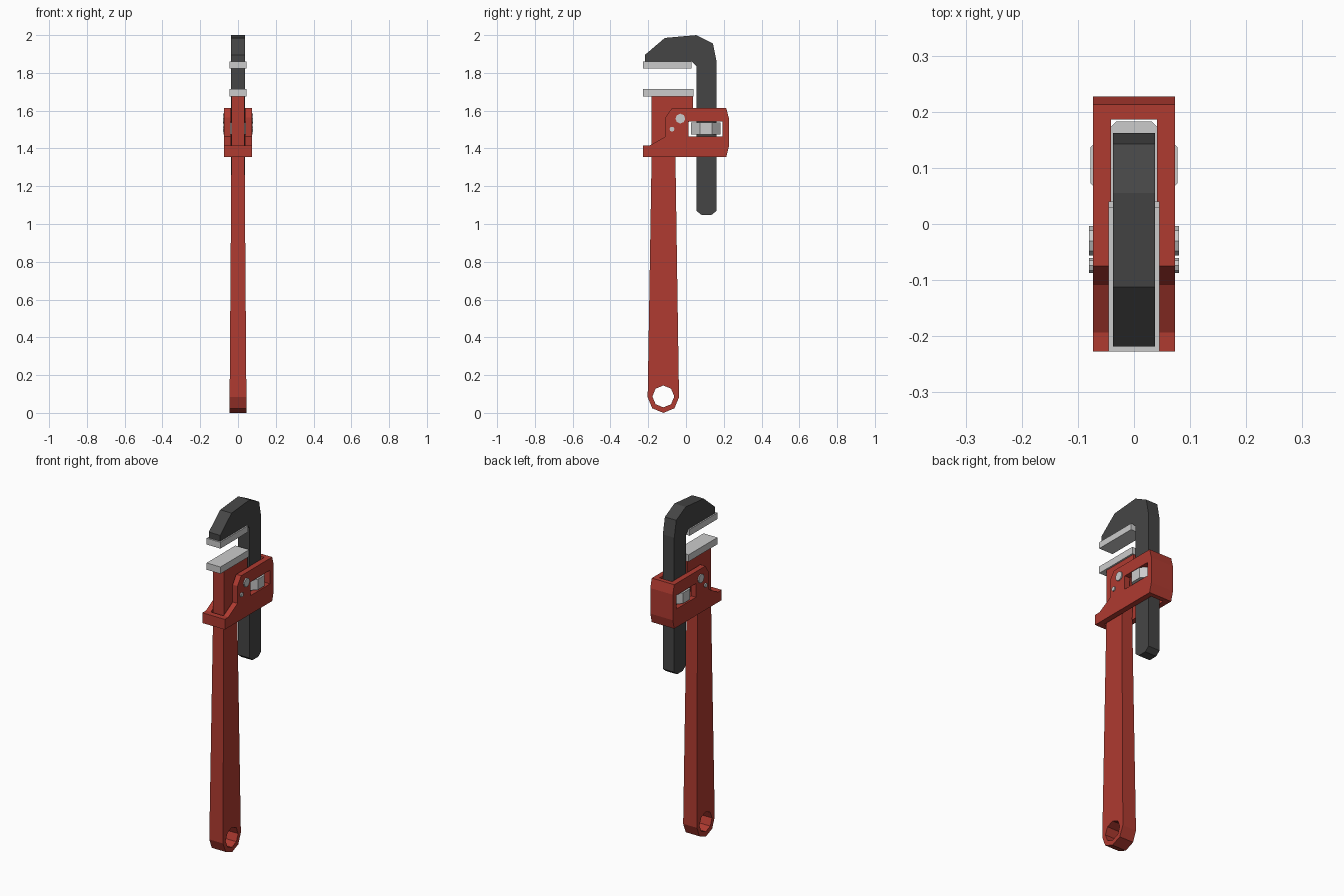
import bpy, bmesh, math

if "Cube" in bpy.data.objects:
    bpy.data.objects.remove(bpy.data.objects["Cube"])


def material(name, color):
    m = bpy.data.materials.new(name)
    m.diffuse_color = (*color, 1)
    m.use_nodes = True
    m.node_tree.nodes["Principled BSDF"].inputs["Base Color"].default_value = m.diffuse_color
    return m


RED = material("red_paint", (0.43, 0.043, 0.03))
DARK = material("dark_steel", (0.06, 0.06, 0.06))


def finish(name, bm, mat=None):
    bmesh.ops.recalc_face_normals(bm, faces=bm.faces)
    me = bpy.data.meshes.new(name)
    bm.to_mesh(me)
    bm.free()
    ob = bpy.data.objects.new(name, me)
    bpy.context.collection.objects.link(ob)
    if mat:
        me.materials.append(mat)
    return ob


def prism(points, half):
    """Side profile (y, z) extruded symmetrically along x."""
    bm = bmesh.new()
    face = bm.faces.new([bm.verts.new((-half, y, z)) for y, z in points])
    ext = bmesh.ops.extrude_face_region(bm, geom=[face])["geom"]
    for v in ext:
        if isinstance(v, bmesh.types.BMVert):
            v.co.x = half
    return bm


def rect(y0, y1, z0, z1):
    return [(y0, z0), (y1, z0), (y1, z1), (y0, z1)]


def ring(y, z, r, n=8, turn=0.0):
    return [(y + r * math.cos(turn + math.tau * i / n),
             z + r * math.sin(turn + math.tau * i / n)) for i in range(n)]


def cut(ob, cutter):
    mod = ob.modifiers.new("cut", 'BOOLEAN')
    mod.operation = 'DIFFERENCE'
    mod.solver = 'EXACT'
    mod.object = cutter
    bpy.context.view_layer.objects.active = ob
    bpy.ops.object.modifier_apply(modifier=mod.name)
    bpy.data.objects.remove(cutter)


# Handle: octagonal eye end, tapering grip and widened head
eye_y, eye_z = -0.12, 0.083
end = [p for p in ring(eye_y, eye_z, 0.083) if p[1] < eye_z + 0.001]
left = [p for p in end if p[0] <= eye_y + 0.001]
right = [p for p in end if p[0] > eye_y + 0.001]
profile = sorted(left) + sorted(right) + [
    (-0.056, 1.36), (-0.05, 1.45), (0.037, 1.57), (0.037, 1.68),
    (-0.182, 1.68), (-0.182, 1.36)]
bm = prism(profile, 0.035)
bmesh.ops.bisect_plane(bm, geom=bm.verts[:] + bm.edges[:] + bm.faces[:],
                       plane_co=(0, 0, 1.36), plane_no=(0, 0, 1))
for v in bm.verts:
    half = 0.035 + 0.01 * max(0, 1.36 - v.co.z) / 1.36
    v.co.x = math.copysign(half, v.co.x)
handle = finish("handle", bm, RED)
cut(handle, finish("eye_cutter", prism(ring(eye_y, eye_z + 0.004, 0.058), 0.2)))

# Hook jaw with its long sliding shank
finish("hook_jaw", prism([
    (-0.218, 1.86), (-0.218, 1.895), (-0.112, 1.985), (0.055, 2.0),
    (0.143, 1.955), (0.162, 1.86), (0.162, 1.07), (0.135, 1.048),
    (0.082, 1.048), (0.055, 1.07), (0.055, 1.835), (0.03, 1.86)], 0.037), DARK)

# Jaw plates
finish("lower_jaw_plate", prism(rect(-0.227, 0.04, 1.675, 1.715), 0.045))
finish("upper_jaw_plate", prism(rect(-0.227, 0.03, 1.823, 1.86), 0.045))

# Collar with vertical slot and nut window
collar = finish("collar", prism([
    (-0.227, 1.355), (-0.227, 1.415), (-0.193, 1.415), (-0.108, 1.463),
    (-0.108, 1.565), (-0.075, 1.613), (0.213, 1.613), (0.227, 1.56),
    (0.227, 1.41), (0.213, 1.355)], 0.073), RED)
cut(collar, finish("slot_cutter", prism(rect(-0.193, 0.186, 1.2, 1.8), 0.041)))
cut(collar, finish("window_cutter", prism(rect(0.012, 0.194, 1.463, 1.543), 0.2)))

# Adjusting nut
bm = bmesh.new()
base = bm.faces.new([bm.verts.new((x, y, 1.475))
                     for x, y in ring(0, 0.105, 0.084, 8, math.pi / 8)])
ext = bmesh.ops.extrude_face_region(bm, geom=[base])["geom"]
bmesh.ops.translate(bm, vec=(0, 0, 0.062),
                    verts=[v for v in ext if isinstance(v, bmesh.types.BMVert)])
finish("adjusting_nut", bm)

# Rivets on both cheeks
for name, y, z, r in (("large_rivet", -0.03, 1.558, 0.026),
                      ("small_rivet", -0.074, 1.502, 0.013)):
    for side in (-1, 1):
        bm = prism(ring(y, z, r, 8), 0.02)
        bmesh.ops.translate(bm, vec=(side * 0.06, 0, 0), verts=bm.verts)
        finish(name, bm)
